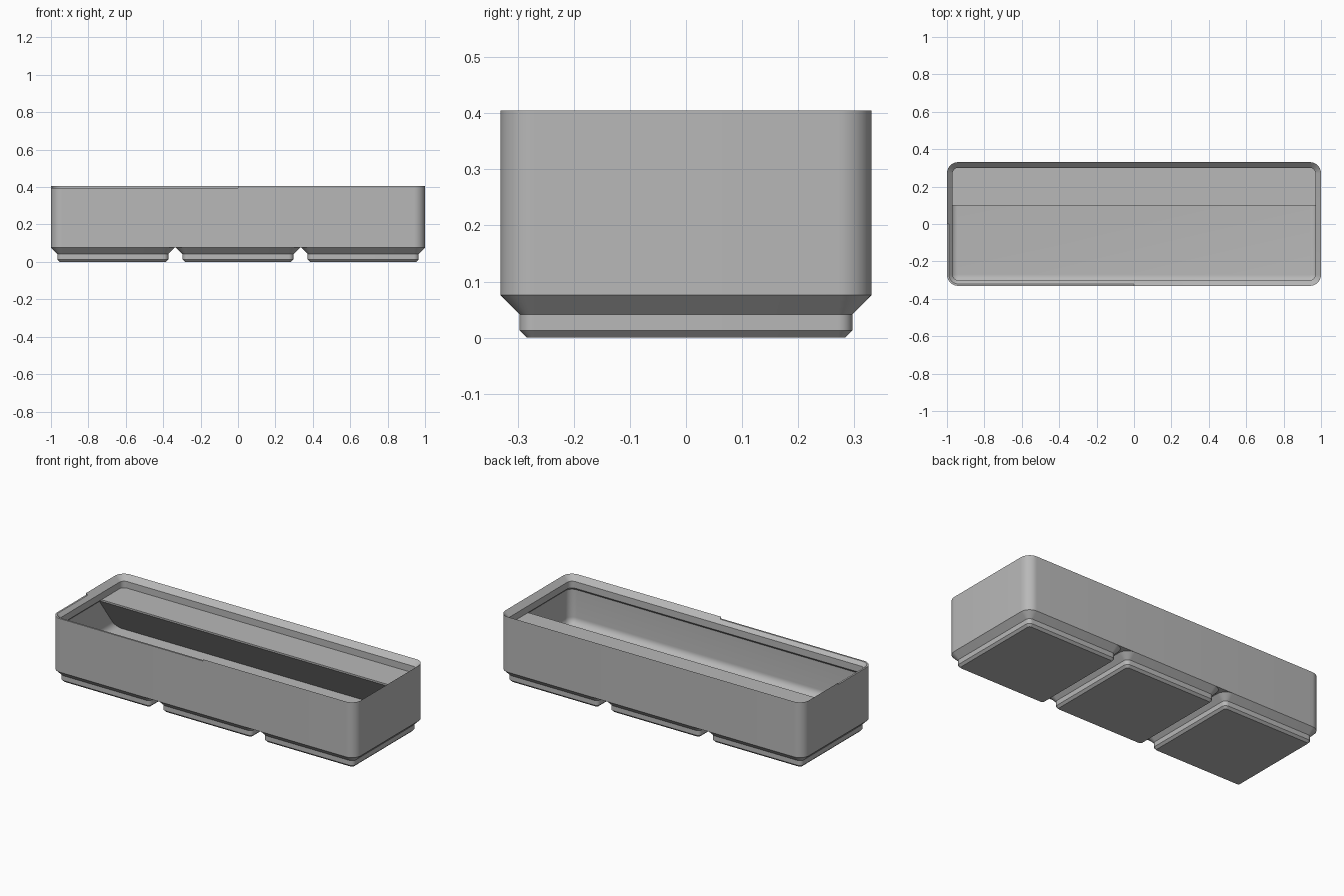
import bpy, bmesh, math

cube = bpy.data.objects.get("Cube")
if cube:
    bpy.data.objects.remove(cube, do_unlink=True)

MM = 2 / 125.5            # one millimetre in model units
HALF_X, HALF_Y, CORNER = 62.75, 20.75, 3.75
TOP, FLOOR = 25.4, 7.0

grey = bpy.data.materials.new("plain grey")
grey.use_nodes = True
GREY = (0.48, 0.48, 0.48, 1)
grey.diffuse_color = GREY
grey.node_tree.nodes["Principled BSDF"].inputs["Base Color"].default_value = GREY


def rounded_ring(bm, hx, hy, r, z, cx=0, steps=10):
    """Vertices of a rounded rectangle, measured in millimetres."""
    verts = []
    for quarter, (sx, sy) in enumerate([(1, 1), (-1, 1), (-1, -1), (1, -1)]):
        for i in range(steps + 1):
            a = math.radians(90) * (quarter + i / steps)
            x = cx + sx * (hx - r) + r * math.cos(a)
            y = sy * (hy - r) + r * math.sin(a)
            verts.append(bm.verts.new((x * MM, y * MM, z * MM)))
    return verts


def finish(name, bm):
    bmesh.ops.recalc_face_normals(bm, faces=bm.faces)
    mesh = bpy.data.meshes.new(name)
    bm.to_mesh(mesh)
    bm.free()
    obj = bpy.data.objects.new(name, mesh)
    bpy.context.collection.objects.link(obj)
    mesh.materials.append(grey)
    return obj


def loft(name, hx, hy, profile, cx=0):
    """Skin rounded rectangles given as (inset, height) pairs, capped at both ends."""
    bm = bmesh.new()
    rings = [rounded_ring(bm, hx - d, hy - d, max(CORNER - d, 0.2), z, cx)
             for d, z in profile]
    for a, b in zip(rings, rings[1:]):
        for i in range(len(a)):
            j = (i + 1) % len(a)
            bm.faces.new((a[i], a[j], b[j], b[i]))
    bm.faces.new(rings[0])
    bm.faces.new(rings[-1])
    return finish(name, bm)


def smooth(obj):
    bpy.ops.object.select_all(action='DESELECT')
    obj.select_set(True)
    bpy.context.view_layer.objects.active = obj
    bpy.ops.object.shade_smooth_by_angle(angle=math.radians(25))


# Stepped feet, one per grid cell
FOOT = [(2.95, 0), (2.15, 0.8), (2.15, 2.6), (0, 4.75)]
for cell, label in zip((-1, 0, 1), ("right", "middle", "left")):
    smooth(loft("foot_" + label, HALF_Y, HALF_Y, FOOT, cell * 42))

# Open box: outer wall, stacking lip, inner wall and filleted floor
WALL, FILLET = 0.95, 2.7
profile = [(0, 4.75), (0, TOP), (1.9, TOP - 1.9), (1.9, TOP - 4.4), (WALL, TOP - 5.35)]
for i in range(9):
    a = math.radians(90) * i / 8
    profile.append((WALL + FILLET * (1 - math.cos(a)),
                    FLOOR + FILLET * (1 - math.sin(a))))
box = loft("box", HALF_X, HALF_Y, profile)

# The rim is slightly lower around one quarter
bm = bmesh.new()
bmesh.ops.create_cube(bm, size=2)
for v in bm.verts:
    v.co = (v.co.x - 1, v.co.y - 1, v.co.z + 1 + (TOP - 0.65) * MM)
cutter = finish("rim_cutter", bm)
cutter.hide_render = True
mod = box.modifiers.new("lower rim", 'BOOLEAN')
mod.operation = 'DIFFERENCE'
mod.solver = 'EXACT'
mod.object = cutter
bpy.context.view_layer.objects.active = box
bpy.ops.object.modifier_apply(modifier=mod.name)
bpy.data.objects.remove(cutter, do_unlink=True)
smooth(box)

# Label shelf along the back with a sloping underside
SHELF_TOP, SHELF_FRONT, SHELF_BACK = 0.335, 0.1, 0.322
slope_end = SHELF_FRONT + 0.225 * math.tan(math.radians(36))
section = [(SHELF_FRONT, SHELF_TOP), (SHELF_FRONT, SHELF_TOP - 0.01),
           (slope_end, 0.1), (SHELF_BACK, 0.1), (SHELF_BACK, SHELF_TOP)]
bm = bmesh.new()
end = bm.faces.new([bm.verts.new((-0.99, y, z)) for y, z in section])
side = bmesh.ops.extrude_face_region(bm, geom=[end])["geom"]
bmesh.ops.translate(bm, vec=(1.98, 0, 0),
                    verts=[g for g in side if isinstance(g, bmesh.types.BMVert)])
corners = [e for e in bm.edges
           if all(abs(v.co.y - SHELF_BACK) < 1e-4 for v in e.verts)
           and abs(e.verts[0].co.x - e.verts[1].co.x) < 1e-4]
bmesh.ops.bevel(bm, geom=corners, offset=0.05, segments=8, profile=0.5, affect='EDGES')
smooth(finish("label_shelf", bm))
